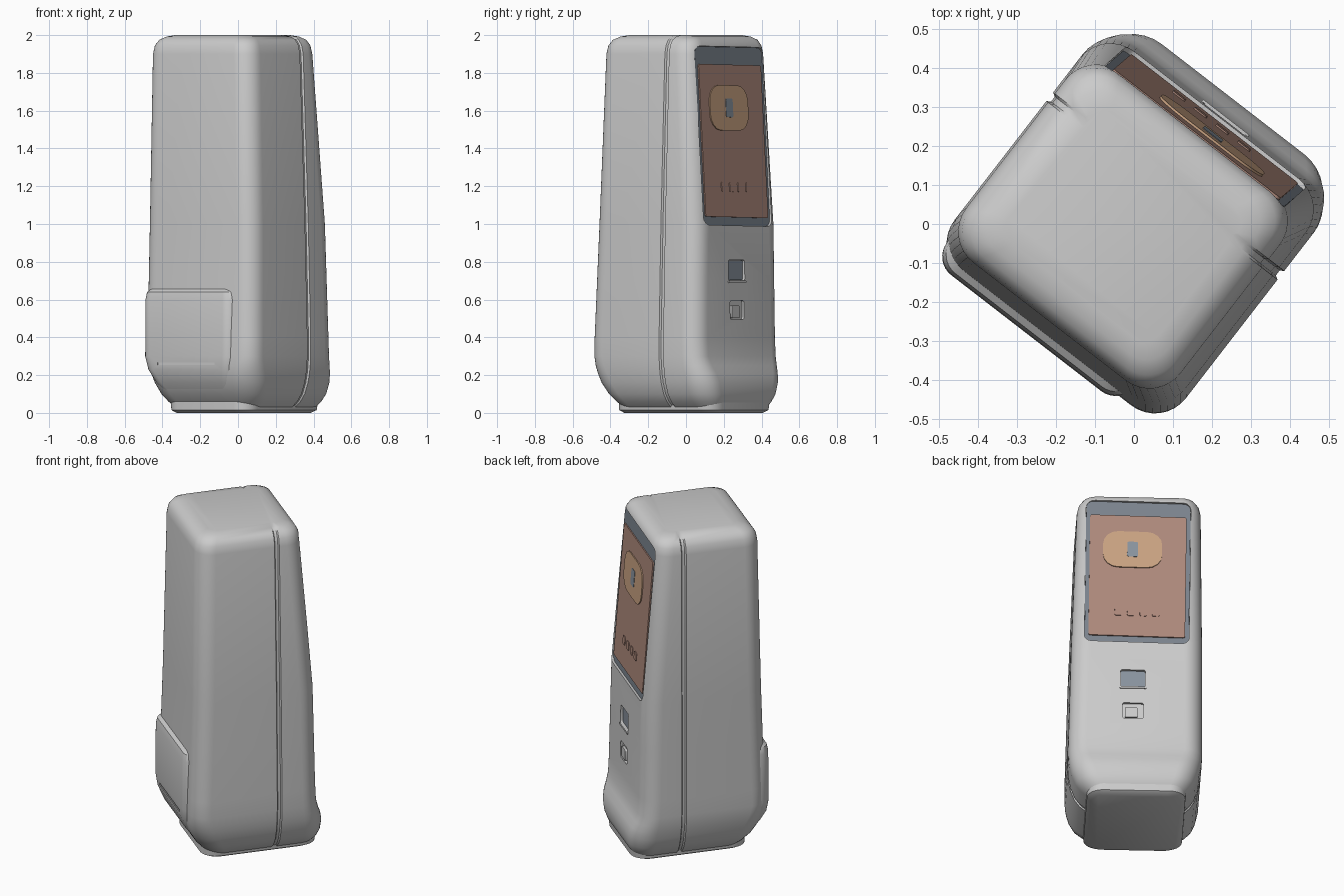
import bpy, bmesh, math
from mathutils import Matrix

if "Cube" in bpy.data.objects:
    bpy.data.objects.remove(bpy.data.objects["Cube"])

TURN = Matrix.Rotation(math.radians(-37.7), 4, 'Z')   # whole kiosk is turned about z
TILT = (Matrix.Translation((-0.008, 0.3165, 1.465)) @ Matrix.Rotation(-0.015, 4, 'Y')
        @ Matrix.Rotation(0.072, 4, 'X'))             # plane of the sloping screen


def material(name, rgb):
    m = bpy.data.materials.new(name)
    m.diffuse_color = (*rgb, 1)
    m.use_nodes = True
    m.node_tree.nodes["Principled BSDF"].inputs["Base Color"].default_value = m.diffuse_color
    return m


def finish(name, bm, mat=None):
    bmesh.ops.recalc_face_normals(bm, faces=bm.faces)
    me = bpy.data.meshes.new(name)
    bm.to_mesh(me)
    bm.free()
    ob = bpy.data.objects.new(name, me)
    bpy.context.collection.objects.link(ob)
    if mat:
        me.materials.append(mat)
    return ob


def section(back, front, left, right, r, notch):
    """Rounded rectangle, optionally with a seam notch in each side."""
    def corner(cx, cy, start):
        return [(cx + r * math.cos(a), cy + r * math.sin(a))
                for a in (math.radians(start + 90 * i / 8) for i in range(9))]
    seam = [(0.14, 0), (0.134, 0.01), (0.118, 0.01), (0.112, 0)] if notch else []
    return (corner(right - r, front - r, 0) + corner(left + r, front - r, 90)
            + [(left + d, y) for y, d in seam]
            + corner(left + r, back + r, 180) + corner(right - r, back + r, 270)
            + [(right - d, y) for y, d in reversed(seam)])


def loft(name, rows, notch=False):
    bm = bmesh.new()
    rings = [[bm.verts.new((x, y, z)) for x, y in section(*dims, notch)] for z, *dims in rows]
    for a, b in zip(rings, rings[1:]):
        for i in range(len(a)):
            j = (i + 1) % len(a)
            bm.faces.new((a[i], a[j], b[j], b[i]))
    bm.faces.new(rings[0])
    bm.faces.new(rings[-1])
    bm.transform(TURN)
    return finish(name, bm)


def box(name, loc, size, frame=Matrix(), bevel=0.0, mat=None):
    bm = bmesh.new()
    bmesh.ops.create_cube(bm, size=1)
    bmesh.ops.scale(bm, vec=size, verts=bm.verts)
    if bevel:   # round the outline seen from the front
        edges = [e for e in bm.edges
                 if abs(e.verts[0].co.y - e.verts[1].co.y) > 1e-5]
        bmesh.ops.bevel(bm, geom=edges, offset=bevel, segments=4, profile=0.5, affect='EDGES')
    bm.transform(TURN @ frame @ Matrix.Translation(loc))
    return finish(name, bm, mat)


def cut(target, cutter):
    cutter.hide_render = True
    mod = target.modifiers.new("cut", 'BOOLEAN')
    mod.operation, mod.solver, mod.object = 'DIFFERENCE', 'EXACT', cutter
    bpy.context.view_layer.objects.active = target
    bpy.ops.object.modifier_apply(modifier=mod.name)
    bpy.data.objects.remove(cutter)


dark = material("dark_glass", (0.20, 0.23, 0.27))
brown = material("screen_brown", (0.42, 0.25, 0.20))
orange = material("screen_orange", (0.58, 0.36, 0.22))
slate = material("slot_slate", (0.25, 0.29, 0.34))

# main housing: z, back, front, left, right, corner radius
body = loft("housing", [
    (0.03, -0.25, 0.375, -0.275, 0.275, 0.09),
    (0.06, -0.28, 0.393, -0.305, 0.31, 0.11),
    (0.10, -0.315, 0.405, -0.33, 0.338, 0.12),
    (0.16, -0.35, 0.408, -0.35, 0.36, 0.125),
    (0.21, -0.365, 0.397, -0.36, 0.37, 0.12),
    (0.25, -0.37, 0.38, -0.367, 0.375, 0.11),
    (0.30, -0.372, 0.365, -0.37, 0.378, 0.10),
    (0.40, -0.37, 0.36, -0.37, 0.378, 0.10),
    (0.70, -0.36, 0.355, -0.37, 0.37, 0.10),
    (1.00, -0.35, 0.35, -0.37, 0.362, 0.10),
    (1.90, -0.33, 0.285, -0.365, 0.328, 0.10),
    (1.945, -0.322, 0.278, -0.356, 0.318, 0.095),
    (1.975, -0.302, 0.262, -0.337, 0.298, 0.085),
    (1.992, -0.27, 0.232, -0.305, 0.265, 0.07),
    (2.00, -0.23, 0.19, -0.265, 0.225, 0.045)], notch=True)

# recesses for the screen and the two slots
cut(body, box("screen_cutter", (0, 0.075, 0), (0.585, 0.2, 0.95), TILT, 0.04))
cut(body, box("reader_cutter", (0.02, 0.415, 0.755), (0.14, 0.16, 0.11), bevel=0.012))
cut(body, box("tray_cutter", (0.02, 0.415, 0.545), (0.12, 0.145, 0.10), bevel=0.012))

# base plate
base = loft("base_plate", [
    (0.0, -0.26, 0.36, -0.25, 0.25, 0.08),
    (0.015, -0.28, 0.385, -0.275, 0.275, 0.09),
    (0.06, -0.28, 0.39, -0.28, 0.28, 0.09)])

# slightly raised box low on the back
pack = loft("back_box", [
    (0.10, -0.31, -0.15, -0.26, 0.19, 0.05),
    (0.16, -0.356, -0.15, -0.30, 0.225, 0.06),
    (0.23, -0.382, -0.15, -0.335, 0.245, 0.06),
    (0.30, -0.39, -0.15, -0.35, 0.255, 0.06),
    (0.60, -0.388, -0.15, -0.35, 0.255, 0.06),
    (0.64, -0.38, -0.15, -0.345, 0.25, 0.06),
    (0.665, -0.35, -0.15, -0.33, 0.24, 0.06)])
cut(pack, box("box_line_cutter", (-0.05, -0.395, 0.26), (0.38, 0.03, 0.014)))

# screen layers, sitting inside the recess
box("screen_bezel", (0, -0.022, 0), (0.583, 0.016, 0.948), TILT, 0.04, dark)
box("screen_panel", (0, -0.015, -0.025), (0.54, 0.016, 0.81), TILT, 0.012, brown)
box("screen_disc", (0.03, -0.010, 0.15), (0.33, 0.018, 0.24), TILT, 0.085, orange)
box("disc_window", (0.03, -0.007, 0.15), (0.06, 0.016, 0.10), TILT, 0.01, slate)
for i in range(4):
    box("screen_button", (-0.105 + 0.07 * i, -0.011, -0.27), (0.04, 0.016, 0.05), TILT, 0.008, brown)

# reader and tray details
box("reader_window", (0.02, 0.336, 0.755), (0.135, 0.012, 0.105), bevel=0.01, mat=slate)
box("reader_lip", (0.02, 0.353, 0.694), (0.15, 0.016, 0.012), bevel=0.004)
box("tray_flap", (0.03, 0.346, 0.535), (0.07, 0.022, 0.065), bevel=0.008)

# smooth shading with crisp edges
for ob in bpy.data.objects:
    ob.select_set(True)
bpy.context.view_layer.objects.active = body
bpy.ops.object.shade_smooth_by_angle(angle=math.radians(35))
